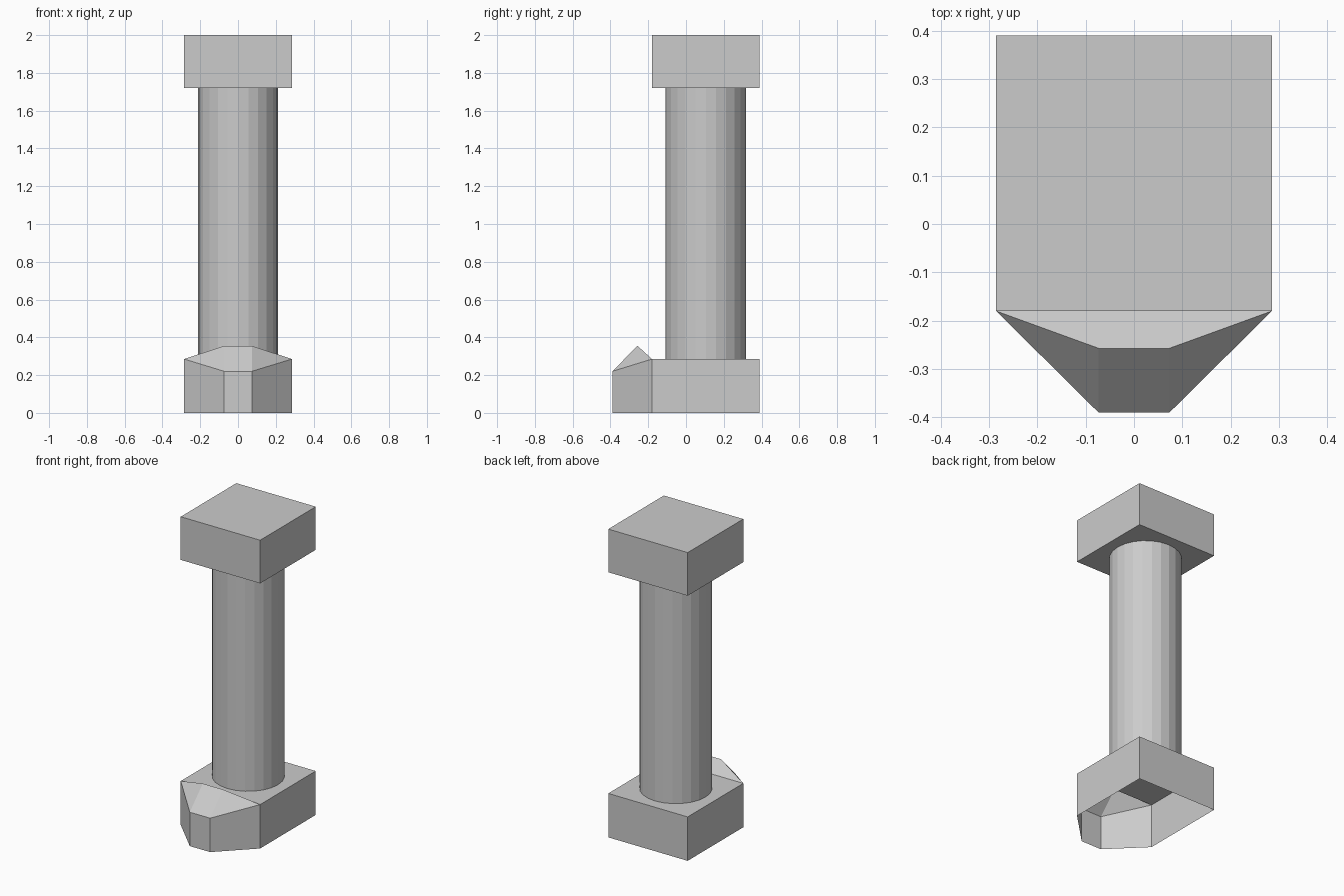
import bpy, bmesh
from mathutils import Matrix, Vector

if "Cube" in bpy.data.objects:
    bpy.data.objects.remove(bpy.data.objects["Cube"])

HALF = 0.285          # half width of the square blocks
CY = 0.105            # centre of blocks and shaft in y
FRONT = CY - HALF     # front plane of the blocks


def finish(name, bm):
    bmesh.ops.recalc_face_normals(bm, faces=bm.faces)
    mesh = bpy.data.meshes.new(name)
    bm.to_mesh(mesh)
    bm.free()
    obj = bpy.data.objects.new(name, mesh)
    bpy.context.collection.objects.link(obj)
    return obj


def box(z0, z1):
    bm = bmesh.new()
    m = Matrix.Translation((0, CY, (z0 + z1) / 2)) @ Matrix.Diagonal((2 * HALF, 2 * HALF, z1 - z0, 1))
    bmesh.ops.create_cube(bm, size=1, matrix=m)
    return bm


# Top block
finish("top_block", box(1.72, 2.0))

# Round shaft, 24 flat sides, ends hidden in the blocks
bm = bmesh.new()
bmesh.ops.create_cone(bm, cap_ends=False, segments=24, radius1=0.213, radius2=0.213,
                      depth=1.435, matrix=Matrix.Translation((0, CY, 1.0025)))
finish("shaft", bm)

# Base: hollow block, open underneath and towards the nose
bm = box(0, 0.285)
bm.normal_update()
gone = [f for f in bm.faces if f.normal.z < -0.9 or f.normal.y < -0.9]
bmesh.ops.delete(bm, geom=gone, context='FACES')

# Tapered nose with a raised ridge; each level is a left/right pair
levels = [(HALF, FRONT, 0), (HALF, FRONT, 0.285), (0.073, -0.257, 0.355),
          (0.073, -0.39, 0.22), (0.073, -0.39, 0)]
left, right = [[bm.verts.new((s * x, y, z)) for x, y, z in levels] for s in (-1, 1)]
for i in (1, 2, 3):   # back slope, front slope, front wall
    bm.faces.new((left[i], right[i], right[i + 1], left[i + 1]))
for side in (left, right):   # slanted wall and corner triangle
    bm.faces.new((side[0], side[1], side[3], side[4]))
    bm.faces.new(side[1:4])
bmesh.ops.remove_doubles(bm, verts=bm.verts, dist=0.0005)
finish("base_with_nose", bm)
